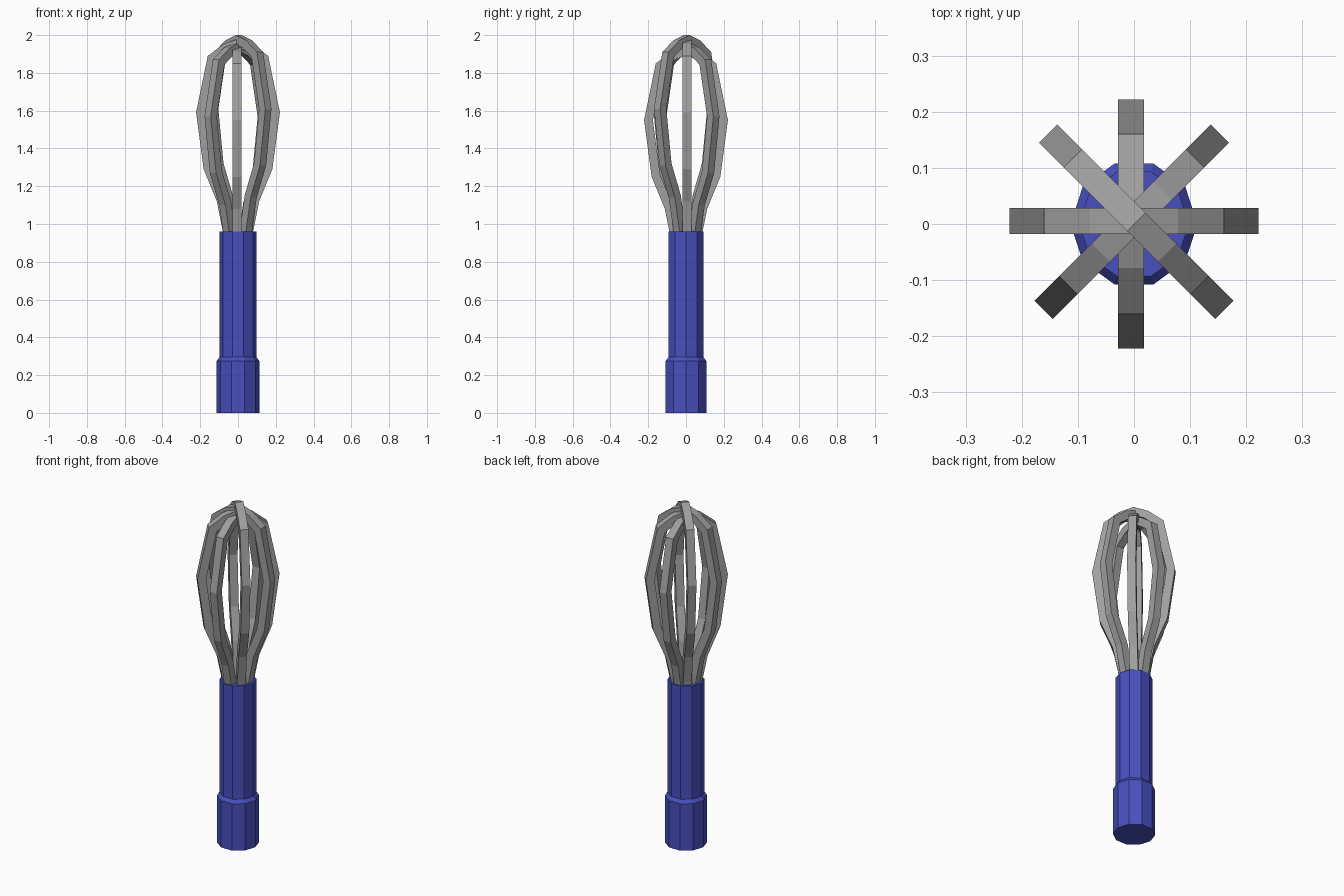
import bpy, bmesh
from math import radians
from mathutils import Vector, Matrix

if "Cube" in bpy.data.objects:
    bpy.data.objects.remove(bpy.data.objects["Cube"], do_unlink=True)


def material(name, color):
    mat = bpy.data.materials.new(name)
    mat.use_nodes = True
    mat.diffuse_color = (*color, 1)
    mat.node_tree.nodes["Principled BSDF"].inputs["Base Color"].default_value = (*color, 1)
    return mat


def make_object(name, bm, mat):
    bmesh.ops.recalc_face_normals(bm, faces=bm.faces)
    mesh = bpy.data.meshes.new(name)
    bm.to_mesh(mesh)
    bm.free()
    mesh.materials.append(mat)
    obj = bpy.data.objects.new(name, mesh)
    bpy.context.collection.objects.link(obj)
    return obj


def inset_path(points, distance):
    """Parallel copy of an open (x, z) path, mitred at the corners."""
    result = []
    for i, p in enumerate(points):
        normals = []
        for a, b in zip(points[max(i - 1, 0):i + 1], points[max(i, 1):i + 2]):
            d = (b - a).normalized()
            normals.append(Vector((d.y, -d.x)))
        if i == len(points) - 1:
            d = (p - points[i - 1]).normalized()
            normals = [Vector((d.y, -d.x))]
        miter = sum(normals, Vector((0, 0))).normalized()
        result.append(p + miter * distance / miter.dot(normals[0]))
    return result


steel = material("grey steel", (0.35, 0.35, 0.35))
blue = material("blue plastic", (0.065, 0.08, 0.52))

# Handle: ten-sided grip with a thicker butt
SIDES = 10
bm = bmesh.new()
rings = []
for radius, z in [(0.113, 0), (0.113, 0.275), (0.098, 0.295), (0.098, 0.96)]:
    circle = bmesh.ops.create_circle(
        bm, segments=SIDES, radius=radius,
        matrix=Matrix.Translation((0, 0, z)) @ Matrix.Rotation(radians(90), 4, "Z"))
    rings.append(circle["verts"])
for low, high in zip(rings, rings[1:]):
    for i in range(SIDES):
        j = (i + 1) % SIDES
        bm.faces.new((low[i], low[j], high[j], high[i]))
bm.faces.new(rings[0])
bm.faces.new(rings[-1])
make_object("handle", bm, blue)

# Wire loops: square-section balloons, each turned and stepped down a little
WIRE = 0.046
OFFSET = 0.0055
half = [(0.07, 0.9), (0.08, 0.98), (0.112, 1.14), (0.182, 1.31),
        (0.222, 1.61), (0.16, 1.91), (0.078, 1.972)]
outer = [Vector((-x, z)) for x, z in half] + [Vector((0, 2))]
outer += [Vector(p) for p in reversed(half)]
inner = inset_path(outer, WIRE)

for step, angle in enumerate((-45, 0, 45, 90)):
    bm = bmesh.new()
    sections = []
    for o, i in zip(outer, inner):
        sections.append([bm.verts.new((p.x, OFFSET + side * WIRE / 2, p.y))
                         for p, side in ((o, -1), (o, 1), (i, 1), (i, -1))])
    for a, b in zip(sections, sections[1:]):
        for k in range(4):
            m = (k + 1) % 4
            bm.faces.new((a[k], a[m], b[m], b[k]))
    bm.faces.new(sections[0])
    bm.faces.new(sections[-1])
    bm.transform(Matrix.Translation((0, 0, -0.02 * step)) @ Matrix.Rotation(radians(angle), 4, "Z"))
    make_object("wire_loop_%d" % (step + 1), bm, steel)
